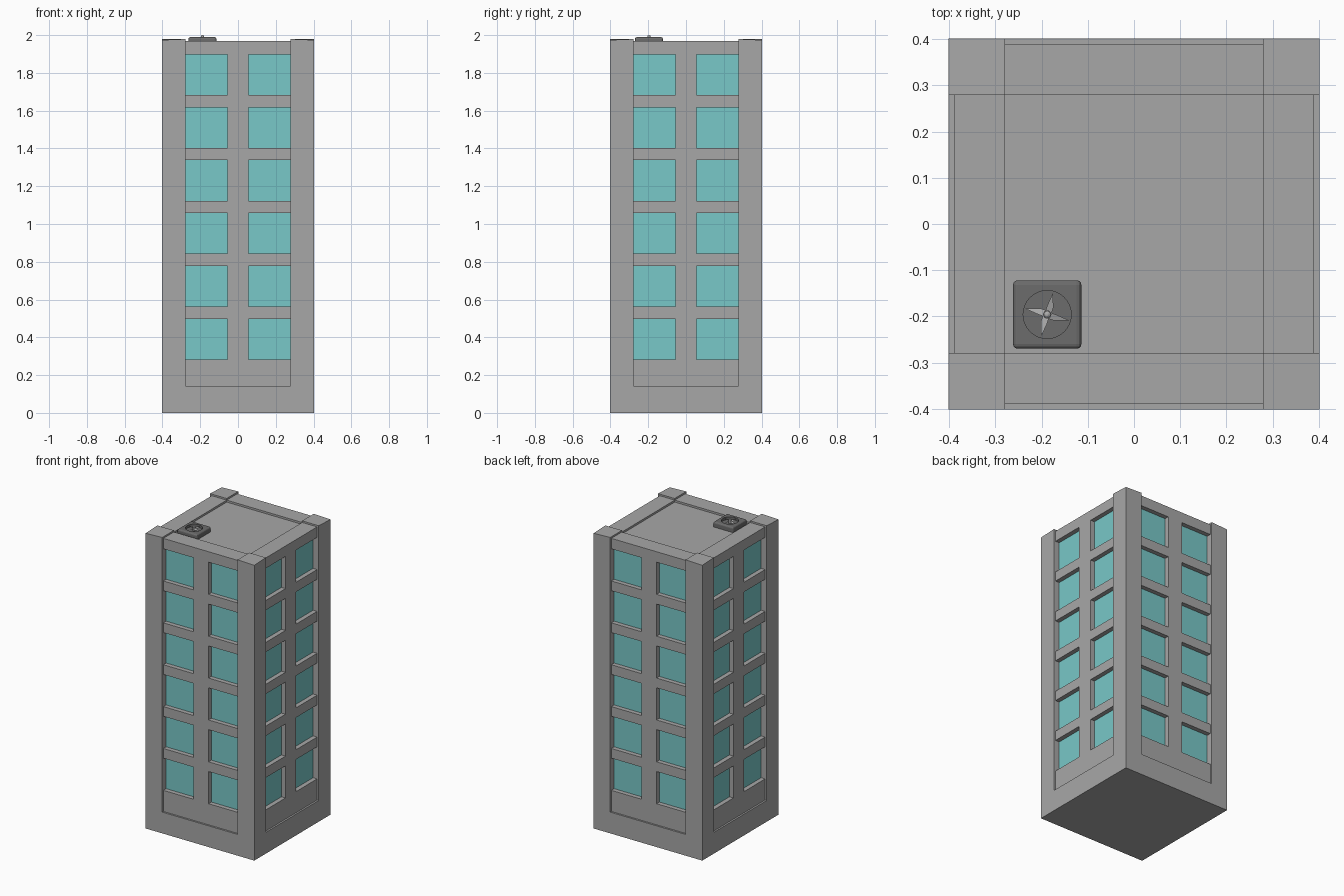
import bpy, bmesh, math
from mathutils import Matrix, Vector

if "Cube" in bpy.data.objects:
    bpy.data.objects.remove(bpy.data.objects["Cube"])


def material(name, rgb):
    m = bpy.data.materials.new(name)
    m.diffuse_color = (*rgb, 1)
    m.use_nodes = True
    m.node_tree.nodes["Principled BSDF"].inputs["Base Color"].default_value = m.diffuse_color
    return m


WALL = material("concrete grey", (0.39, 0.39, 0.39))
GLASS = material("window teal", (0.19, 0.58, 0.58))
VENT = material("vent dark grey", (0.15, 0.15, 0.15))
BLADE = material("fan light grey", (0.42, 0.42, 0.42))


def add_box(bm, lo, hi, turn=0):
    lo, hi = Vector(lo), Vector(hi)
    m = (Matrix.Rotation(turn, 4, 'Z') @ Matrix.Translation((lo + hi) / 2)
         @ Matrix.Diagonal((*(hi - lo), 1)))
    return bmesh.ops.create_cube(bm, size=1, matrix=m)["verts"]


def make(name, bm, *mats):
    bmesh.ops.recalc_face_normals(bm, faces=bm.faces)
    me = bpy.data.meshes.new(name)
    bm.to_mesh(me)
    bm.free()
    ob = bpy.data.objects.new(name, me)
    bpy.context.collection.objects.link(ob)
    for m in mats:
        me.materials.append(m)
    return ob


def cut(ob, bm):
    """Subtract the bmesh from the object, then drop the cutter."""
    cutter = make("cutter", bm)
    mod = ob.modifiers.new("cut", 'BOOLEAN')
    mod.operation, mod.solver, mod.use_self = 'DIFFERENCE', 'EXACT', True
    mod.object = cutter
    bpy.context.view_layer.objects.active = ob
    bpy.ops.object.modifier_apply(modifier=mod.name)
    bpy.data.objects.remove(cutter)


# Tower block
R, TOP, IN = 0.402, 1.979, 0.279
bm = bmesh.new()
add_box(bm, (-R, -R, 0), (R, R, TOP))
tower = make("tower", bm, WALL, GLASS)

# Roof channels between the corner pillars, then the sunken roof centre
for lo, hi in (((-IN, -1, 1.968), (IN, 1, 2.2)),
               ((-1, -IN, 1.968), (1, IN, 2.2)),
               ((-IN, -IN, 1.955), (IN, IN, 2.2))):
    bm = bmesh.new()
    add_box(bm, lo, hi)
    cut(tower, bm)

# Shallow facade panels on the four sides
bm = bmesh.new()
for i in range(4):
    add_box(bm, (-IN, -0.6, 0.142), (IN, -0.39, 2.2), i * math.pi / 2)
cut(tower, bm)

# Window openings: two columns, six floors, four sides
bm = bmesh.new()
for i in range(4):
    for floor in range(6):
        z = 0.283 + 0.28 * floor
        for x0, x1 in ((-IN, -0.055), (0.055, IN)):
            add_box(bm, (x0, -0.6, z), (x1, -0.36, z + 0.215), i * math.pi / 2)
cut(tower, bm)

# Glass on the deepest vertical faces; pillar tops slope slightly outward
for p in tower.data.polygons:
    depth = max(abs(p.center.x), abs(p.center.y))
    p.material_index = int(abs(p.normal.z) < 0.1 and abs(depth - 0.36) < 0.002)
for v in tower.data.vertices:
    if v.co.z > 1.975 and min(abs(v.co.x), abs(v.co.y)) > 0.4:
        v.co.z -= 0.005

# Roof vent housing with rounded edges and a round well
CX, CY = -0.188, -0.196
bm = bmesh.new()
add_box(bm, (CX - 0.074, CY - 0.074, 1.954), (CX + 0.074, CY + 0.074, 1.989))
bmesh.ops.bevel(bm, geom=[e for e in bm.edges if max(v.co.z for v in e.verts) > 1.98],
                offset=0.01, segments=3, profile=0.5, affect='EDGES')
vent = make("vent_housing", bm, VENT)
bm = bmesh.new()
bmesh.ops.create_cone(bm, cap_ends=True, segments=32, radius1=0.052, radius2=0.052,
                      depth=0.1, matrix=Matrix.Translation((CX, CY, 2.022)))
cut(vent, bm)

# Four pointed fan blades
bm = bmesh.new()
for i in range(4):
    rot = Matrix.Rotation(i * math.pi / 2 - math.radians(15), 4, 'Z')
    pts = [(-0.006, 0, 1.984), (0.008, 0, 1.984), (0.009, 0.018, 1.981),
           (0, 0.049, 1.984), (-0.005, 0.018, 1.987)]
    vs = [bm.verts.new(Matrix.Translation((CX, CY, 0)) @ rot @ Vector(p)) for p in pts]
    bm.faces.new(vs)
bmesh.ops.solidify(bm, geom=bm.faces[:], thickness=0.002)
make("fan_blades", bm, BLADE)

# Fan hub
bm = bmesh.new()
bmesh.ops.create_cone(bm, cap_ends=True, segments=16, radius1=0.009, radius2=0.009,
                      depth=0.026, matrix=Matrix.Translation((CX, CY, 1.983)))
bmesh.ops.create_uvsphere(bm, u_segments=16, v_segments=8, radius=0.009,
                          matrix=Matrix.Translation((CX, CY, 1.991)))
make("fan_hub", bm, BLADE)
